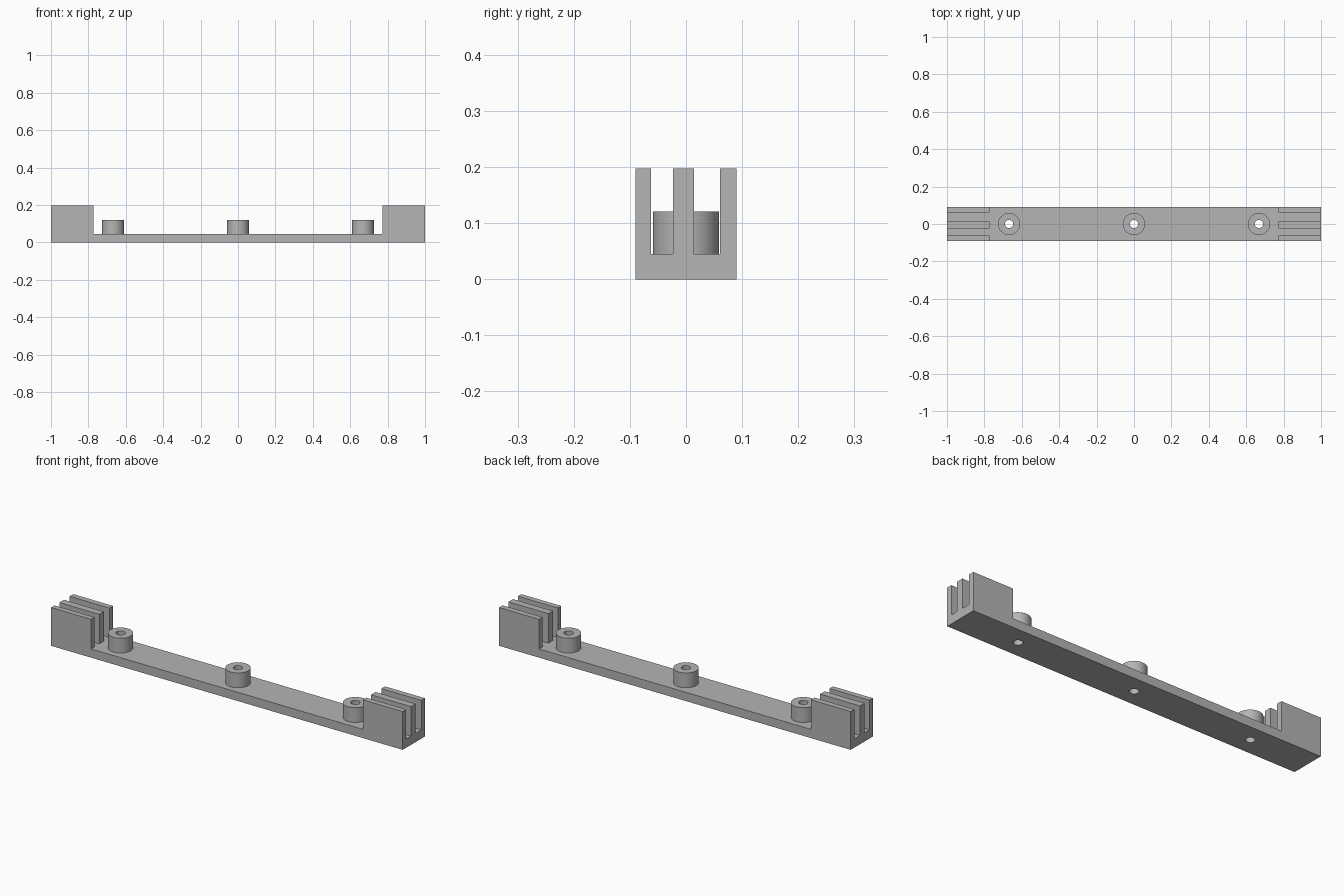
import bpy
import bmesh
from mathutils import Matrix, Vector

if "Cube" in bpy.data.objects:
    bpy.data.objects.remove(bpy.data.objects["Cube"], do_unlink=True)

LENGTH, WIDTH, BASE_TOP, WALL_TOP = 2.0, 0.18, 0.045, 0.197
WALL_START = 0.773
BOSS_TOP, BOSS_R, HOLE_R = 0.121, 0.059, 0.022
BOSS_X = {"right": -0.668, "middle": 0.0, "left": 0.668}
WALL_Y = {"front": (-0.09, -0.062), "middle": (-0.023, 0.014), "back": (0.061, 0.09)}

grey = bpy.data.materials.new("plain grey")
grey.use_nodes = True
colour = (0.46, 0.46, 0.46, 1)
grey.diffuse_color = colour
grey.node_tree.nodes["Principled BSDF"].inputs["Base Color"].default_value = colour


def finish(name, bm):
    bmesh.ops.recalc_face_normals(bm, faces=bm.faces)
    mesh = bpy.data.meshes.new(name)
    bm.to_mesh(mesh)
    bm.free()
    mesh.materials.append(grey)
    obj = bpy.data.objects.new(name, mesh)
    bpy.context.collection.objects.link(obj)
    return obj


def box(name, low, high):
    low, high = Vector(low), Vector(high)
    bm = bmesh.new()
    place = Matrix.Translation((low + high) / 2) @ Matrix.Diagonal((*(high - low), 1))
    bmesh.ops.create_cube(bm, size=1, matrix=place)
    return finish(name, bm)


def cylinder(name, x, radius, z0, z1):
    bm = bmesh.new()
    bmesh.ops.create_cone(bm, cap_ends=True, segments=48, radius1=radius, radius2=radius,
                          depth=z1 - z0, matrix=Matrix.Translation((x, 0, (z0 + z1) / 2)))
    return finish(name, bm)


def drill(obj, cutter):
    cut = obj.modifiers.new("screw hole", "BOOLEAN")
    cut.operation = "DIFFERENCE"
    cut.solver = "EXACT"
    cut.object = cutter


# Base bar, full length
bar = box("base_bar", (-LENGTH / 2, -WIDTH / 2, 0), (LENGTH / 2, WIDTH / 2, BASE_TOP))

# Three round bosses, drilled right through the bar
drilled, cutters = [bar], []
for side, x in BOSS_X.items():
    boss = cylinder(f"{side}_boss", x, BOSS_R, BASE_TOP, BOSS_TOP)
    cutter = cylinder(f"{side}_hole_cutter", x, HOLE_R, -0.1, 0.3)
    drill(bar, cutter)
    drill(boss, cutter)
    drilled.append(boss)
    cutters.append(cutter)

# Apply the holes, then drop the cutters
for obj in drilled:
    bpy.ops.object.select_all(action="DESELECT")
    obj.select_set(True)
    bpy.context.view_layer.objects.active = obj
    for name in [m.name for m in obj.modifiers]:
        bpy.ops.object.modifier_apply(modifier=name)
    bpy.ops.object.shade_smooth_by_angle()
for cutter in cutters:
    bpy.data.objects.remove(cutter, do_unlink=True)

# Three upright walls at each end, with two slots between them
for end, sign in (("right", -1), ("left", 1)):
    x0, x1 = sorted((sign * WALL_START, sign * LENGTH / 2))
    for row, (y0, y1) in WALL_Y.items():
        box(f"{end}_{row}_wall", (x0, y0, BASE_TOP), (x1, y1, WALL_TOP))
